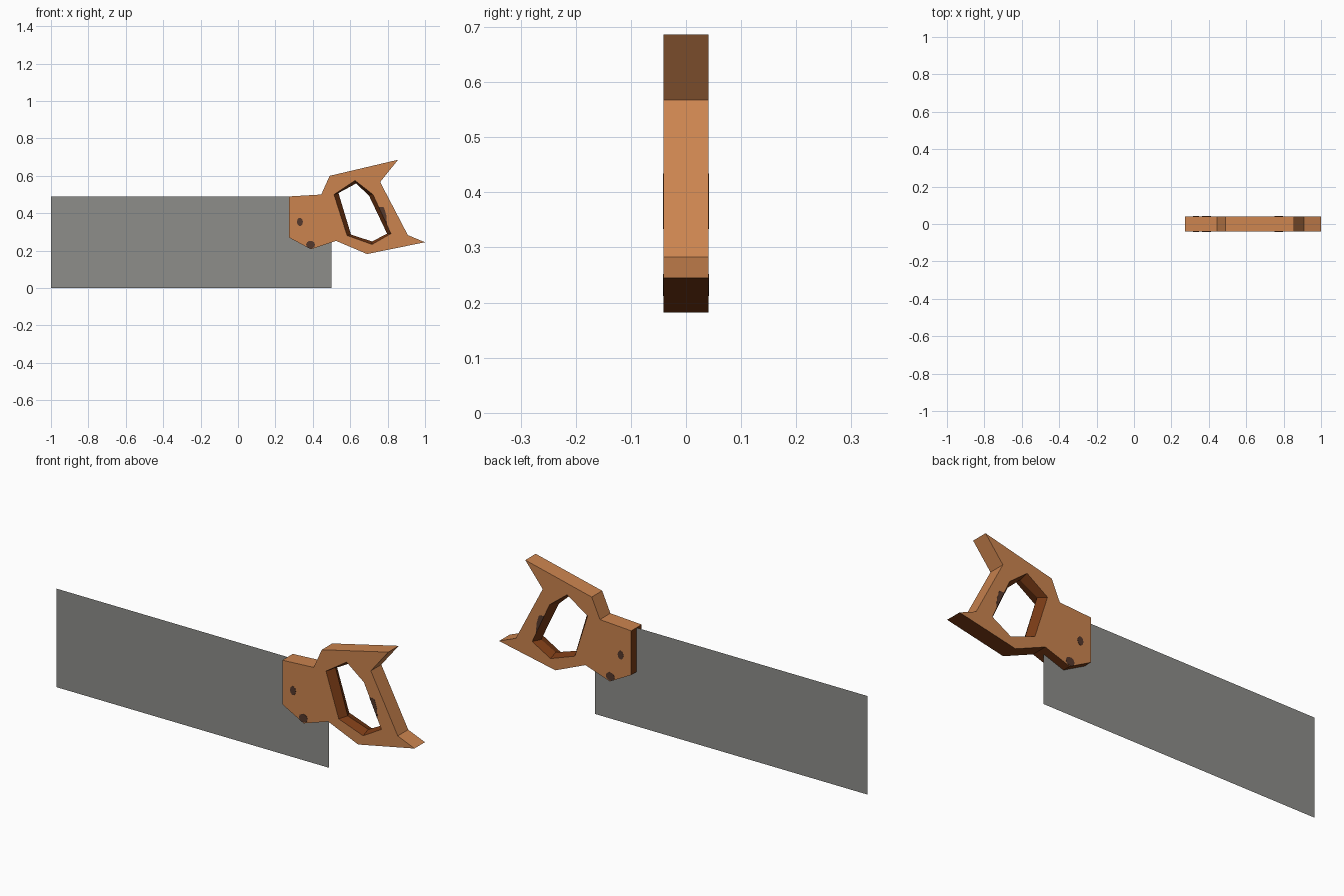
import bpy, bmesh, math

if "Cube" in bpy.data.objects:
    bpy.data.objects.remove(bpy.data.objects["Cube"])

def material(name, rgb):
    m = bpy.data.materials.new(name)
    m.diffuse_color = (*rgb, 1)
    m.use_nodes = True
    m.node_tree.nodes["Principled BSDF"].inputs["Base Color"].default_value = m.diffuse_color
    return m

wood = material("wood", (0.60, 0.23, 0.078))
dark_wood = material("dark wood", (0.20, 0.045, 0.008))
steel = material("steel", (0.27, 0.27, 0.255))
bolt_brown = material("bolt brown", (0.09, 0.04, 0.025))

def finish(bm, name, mats):
    mesh = bpy.data.meshes.new(name)
    bm.to_mesh(mesh)
    bm.free()
    for m in mats:
        mesh.materials.append(m)
    ob = bpy.data.objects.new(name, mesh)
    bpy.context.collection.objects.link(ob)
    return ob

def ring(bm, pts, y):
    return [bm.verts.new((x, y, z)) for x, z in pts]

def bridge(bm, a, b):
    n = len(a)
    return [bm.faces.new((a[i], a[(i + 1) % n], b[(i + 1) % n], b[i])) for i in range(n)]

# Blade: a paper-thin sheet
bm = bmesh.new()
bm.faces.new(ring(bm, [(-1, 0), (0.5, 0), (0.5, 0.49), (-1, 0.49)], 0))
finish(bm, "blade", [steel])

# Handle: outline with a grip hole that narrows towards the middle
T = 0.041
outline = [(0.273, 0.49), (0.445, 0.50), (0.49, 0.60), (0.856, 0.686), (0.76, 0.567),
           (0.908, 0.283), (1.0, 0.245), (0.69, 0.182), (0.525, 0.252), (0.39, 0.207),
           (0.273, 0.27)]
hole = [(0.513, 0.50), (0.626, 0.575), (0.722, 0.50), (0.818, 0.291), (0.717, 0.233),
        (0.583, 0.281)]
hole_mid = [(0.537, 0.508), (0.631, 0.559), (0.70, 0.495), (0.797, 0.291), (0.717, 0.249),
            (0.604, 0.286)]
bm = bmesh.new()
outer = [ring(bm, outline, y) for y in (-T, T)]
inner = [ring(bm, hole, y) for y in (-T, T)]
middle = ring(bm, hole_mid, 0)
sides = bridge(bm, *outer)
lining = bridge(bm, inner[0], middle) + bridge(bm, middle, inner[1])
for o, h in zip(outer, inner):
    edges = [bm.edges.get((r[i], r[(i + 1) % len(r)])) for r in (o, h) for i in range(len(r))]
    bmesh.ops.triangle_fill(bm, use_beauty=True, edges=edges)
bmesh.ops.recalc_face_normals(bm, faces=bm.faces)
bm.normal_update()
# Dark wood in the grip hole, underneath and on the front end
for f in lining:
    f.material_index = 1
for f in sides:
    if f.normal.z < -0.8 or f.normal.x < -0.98:
        f.material_index = 1
finish(bm, "handle", [wood, dark_wood])

# Bolts and worn patch: thin dark plates on both sides
def plates(name, pts):
    for side, s in (("front", -1), ("back", 1)):
        bm = bmesh.new()
        a = ring(bm, pts, s * (T - 0.001))
        b = ring(bm, pts, s * (T + 0.001))
        bridge(bm, a, b)
        bm.faces.new(a)
        bm.faces.new(b)
        bmesh.ops.recalc_face_normals(bm, faces=bm.faces)
        finish(bm, f"{name}_{side}", [bolt_brown])

def disc(cx, cz, rx, rz):
    return [(cx + rx * math.cos(i * math.tau / 10), cz + rz * math.sin(i * math.tau / 10))
            for i in range(10)]

plates("upper_bolt", disc(0.331, 0.354, 0.016, 0.022))
plates("lower_bolt", disc(0.388, 0.232, 0.024, 0.021))
plates("grip_patch", [(0.752, 0.434), (0.780, 0.432), (0.793, 0.39), (0.797, 0.337)])
